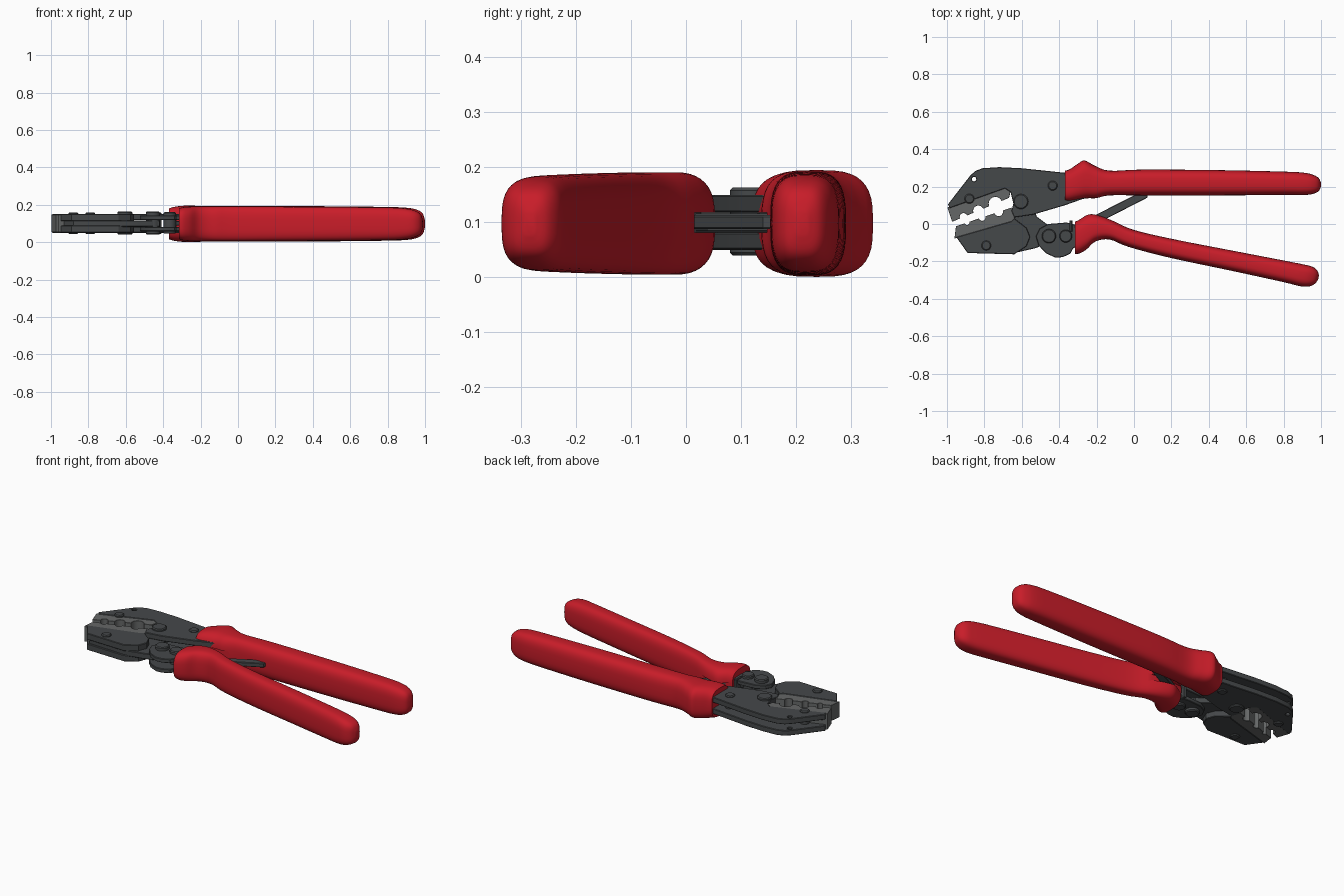
import bpy, bmesh
from math import pi, cos, sin
from mathutils import Vector

if "Cube" in bpy.data.objects:
    bpy.data.objects.remove(bpy.data.objects["Cube"])


def material(name, rgb):
    m = bpy.data.materials.new(name)
    m.diffuse_color = (*rgb, 1)
    m.use_nodes = True
    m.node_tree.nodes["Principled BSDF"].inputs["Base Color"].default_value = m.diffuse_color
    return m


RED = material("red_grip", (0.58, 0.012, 0.022))
STEEL = material("dark_steel", (0.06, 0.065, 0.068))
DIE = material("die_steel", (0.13, 0.135, 0.135))


def activate(ob):
    bpy.ops.object.select_all(action='DESELECT')
    ob.select_set(True)
    bpy.context.view_layer.objects.active = ob


def circle(x, y, r, n=24):
    return [(x + r * cos(2 * pi * i / n), y + r * sin(2 * pi * i / n)) for i in range(n)]


def plate(name, outline, z0, z1, mat=STEEL, holes=(), bevel=0.003):
    """Flat outline with optional holes, extruded from z0 to z1."""
    cu = bpy.data.curves.new(name, 'CURVE')
    cu.dimensions, cu.fill_mode = '2D', 'BOTH'
    cu.extrude = (z1 - z0) / 2 - bevel
    cu.bevel_depth, cu.offset, cu.bevel_resolution = bevel, -bevel, 0
    for pts in [outline, *holes]:
        s = cu.splines.new('POLY')
        s.points.add(len(pts) - 1)
        for p, q in zip(s.points, pts):
            p.co = (q[0], q[1], 0, 1)
        s.use_cyclic_u = True
    ob = bpy.data.objects.new(name, cu)
    ob.location.z = (z0 + z1) / 2
    bpy.context.collection.objects.link(ob)
    cu.materials.append(mat)
    activate(ob)
    bpy.ops.object.convert(target='MESH')
    bpy.ops.object.shade_smooth_by_angle(angle=0.5)
    return ob


def pair(name, outline, z0, z1, holes=()):
    """Same plate above and below the mid plane z = 0.1."""
    plate(name + "_upper", outline, z0, z1, holes=holes)
    plate(name + "_lower", outline, 0.2 - z1, 0.2 - z0, holes=holes)


def rivet(name, x, y, r, z0, z1):
    plate(name, circle(x, y, r), z0, z1, bevel=0.005)


def spline(rows, steps=4):
    """Catmull-Rom through rows of numbers."""
    out = []
    for i in range(len(rows) - 1):
        a, b = rows[max(i - 1, 0)], rows[i]
        c, d = rows[i + 1], rows[min(i + 2, len(rows) - 1)]
        for k in range(steps):
            t = k / steps
            out.append([0.5 * (2 * q + (r - p) * t + (2 * p - 5 * q + 4 * r - s) * t * t
                               + (3 * q - p - 3 * r + s) * t ** 3)
                        for p, q, r, s in zip(a, b, c, d)])
    return out + [rows[-1]]


def grip(name, rows, n=40):
    """Loft of rounded sections; row = top x, y, bottom x, y, half height."""
    bm = bmesh.new()
    rings = []
    for tx, ty, bx, by, h in spline(rows):
        mid = Vector(((tx + bx) / 2, (ty + by) / 2, 0.098))
        half = Vector(((tx - bx) / 2, (ty - by) / 2, 0))
        ring = []
        for i in range(n):
            c, s = cos(2 * pi * i / n), sin(2 * pi * i / n)
            u = abs(c) ** 0.65 * (1 if c > 0 else -1)
            v = abs(s) ** 0.65 * (1 if s > 0 else -1)
            ring.append(bm.verts.new(mid + half * u + Vector((0, 0, h * v))))
        rings.append(ring)
    for a, b in zip(rings, rings[1:]):
        for i in range(n):
            bm.faces.new((a[i], a[(i + 1) % n], b[(i + 1) % n], b[i]))
    bm.faces.new(rings[0])
    bm.faces.new(rings[-1])
    bmesh.ops.recalc_face_normals(bm, faces=bm.faces)
    me = bpy.data.meshes.new(name)
    bm.to_mesh(me)
    bm.free()
    me.materials.append(RED)
    ob = bpy.data.objects.new(name, me)
    bpy.context.collection.objects.link(ob)
    # slot for the ratchet bar at the inner edge of the grip
    mod = ob.modifiers.new("slot", 'BOOLEAN')
    mod.object, mod.solver = slot, 'EXACT'
    activate(ob)
    bpy.ops.object.modifier_apply(modifier="slot")
    bpy.ops.object.shade_smooth_by_angle(angle=0.7)


def notched(p0, p1, notches, side):
    """Edge from p0 to p1 with round notches (position, radius)."""
    p0, p1 = Vector(p0), Vector(p1)
    d = (p1 - p0).normalized()
    nrm = Vector((-d.y, d.x)) * side
    pts = [p0]
    for t, r in notches:
        c = p0.lerp(p1, t)
        pts += [c - d * r * cos(pi * k / 8) + nrm * r * sin(pi * k / 8) for k in range(9)]
    return [tuple(p) for p in pts + [p1]]


# Helper cutter for the grip slots
bpy.ops.mesh.primitive_cube_add(size=1, location=(-0.25, 0.081, 0.1))
slot = bpy.context.object
slot.name = "slot_cutter"
slot.scale = (0.4, 0.132, 0.036)
slot.hide_render = True

# Red grips
grip("fixed_grip", [
    (-0.37, 0.285, -0.37, 0.122, 0.082), (-0.345, 0.292, -0.345, 0.12, 0.09),
    (-0.30, 0.322, -0.30, 0.128, 0.096), (-0.265, 0.34, -0.25, 0.137, 0.097),
    (-0.21, 0.312, -0.20, 0.138, 0.096), (-0.13, 0.285, -0.13, 0.153, 0.095),
    (0.05, 0.291, 0.05, 0.153, 0.095), (0.45, 0.288, 0.45, 0.153, 0.094),
    (0.80, 0.28, 0.80, 0.155, 0.09), (0.91, 0.274, 0.91, 0.155, 0.085),
    (0.96, 0.262, 0.96, 0.162, 0.074), (0.988, 0.245, 0.988, 0.177, 0.054),
    (0.999, 0.222, 0.999, 0.2, 0.02)])
grip("moving_grip", [
    (-0.315, 0.012, -0.315, -0.16, 0.082), (-0.295, 0.022, -0.29, -0.157, 0.089),
    (-0.24, 0.052, -0.255, -0.137, 0.092), (-0.18, 0.043, -0.205, -0.093, 0.093),
    (-0.11, 0.016, -0.13, -0.083, 0.093), (0.0, -0.032, -0.03, -0.122, 0.093),
    (0.22, -0.083, 0.19, -0.18, 0.092), (0.55, -0.147, 0.53, -0.252, 0.09),
    (0.82, -0.199, 0.80, -0.311, 0.087), (0.91, -0.217, 0.885, -0.332, 0.082),
    (0.955, -0.229, 0.935, -0.334, 0.071), (0.981, -0.25, 0.968, -0.319, 0.052),
    (0.989, -0.275, 0.985, -0.295, 0.02)])
bpy.data.objects.remove(slot)

# Fixed jaw side plates, with a small drilled hole
pair("frame_plate", [
    (-0.985, 0.085), (-0.995, 0.105), (-0.877, 0.257), (-0.85, 0.283), (-0.81, 0.298),
    (-0.72, 0.304), (-0.6, 0.298), (-0.37, 0.274), (-0.2, 0.25), (-0.2, 0.16),
    (-0.37, 0.1), (-0.54, 0.05), (-0.64, 0.035), (-0.655, 0.07), (-0.645, 0.11),
    (-0.66, 0.17), (-0.69, 0.19)], 0.118, 0.15, holes=[circle(-0.855, 0.24, 0.012, 12)])

# Moving jaw side plates and central web up to the main pivot
pair("moving_jaw_plate", [
    (-0.95, -0.07), (-0.89, -0.155), (-0.64, -0.162), (-0.575, -0.12), (-0.555, -0.07),
    (-0.575, -0.02), (-0.64, 0.03), (-0.655, 0.015)], 0.112, 0.15)
plate("moving_jaw_core", [
    (-0.93, -0.075), (-0.88, -0.145), (-0.64, -0.155), (-0.53, -0.13), (-0.42, -0.09),
    (-0.44, -0.02), (-0.52, 0.04), (-0.56, 0.15), (-0.63, 0.16), (-0.645, 0.02)], 0.082, 0.116)

# Crimping dies
plate("fixed_die", notched((-0.972, 0.012), (-0.668, 0.14),
      [(0.2, 0.021), (0.46, 0.028), (0.76, 0.036)], 1)
      + [(-0.66, 0.175), (-0.69, 0.195), (-0.998, 0.088)], 0.053, 0.147, DIE, bevel=0.001)
plate("moving_die", notched((-0.952, -0.012), (-0.655, 0.088),
      [(0.2, 0.013), (0.47, 0.018), (0.77, 0.023)], -1)
      + [(-0.636, 0.025), (-0.66, 0.008), (-0.96, -0.078)], 0.053, 0.147, DIE, bevel=0.001)

# Toggle lugs between moving jaw and moving grip
pair("toggle_lug", [
    (-0.525, -0.065), (-0.505, -0.025), (-0.46, 0.0), (-0.36, 0.008), (-0.33, 0.0),
    (-0.25, -0.02), (-0.25, -0.09), (-0.325, -0.13), (-0.34, -0.158), (-0.38, -0.177),
    (-0.42, -0.18), (-0.47, -0.157), (-0.51, -0.115)], 0.118, 0.142)

# Ratchet bar and small spring pin
plate("ratchet_bar", [(-0.38, -0.09), (-0.33, -0.065), (0.07, 0.14), (0.08, 0.175),
                      (0.03, 0.168), (-0.36, -0.03)], 0.088, 0.113)
plate("spring_pin", [(-0.345, -0.04), (-0.33, -0.04), (-0.33, 0.018), (-0.345, 0.018)],
      0.06, 0.148)

# Rivets and pivots
for i, (x, y, r, z0, z1) in enumerate([
        (-0.605, 0.12, 0.04, 0.04, 0.163), (-0.455, -0.065, 0.038, 0.04, 0.163),
        (-0.365, -0.065, 0.034, 0.045, 0.16), (-0.88, 0.135, 0.026, 0.043, 0.159),
        (-0.79, -0.115, 0.026, 0.043, 0.159), (-0.435, 0.205, 0.026, 0.043, 0.159)]):
    rivet(f"rivet_{i + 1}", x, y, r, z0, z1)
